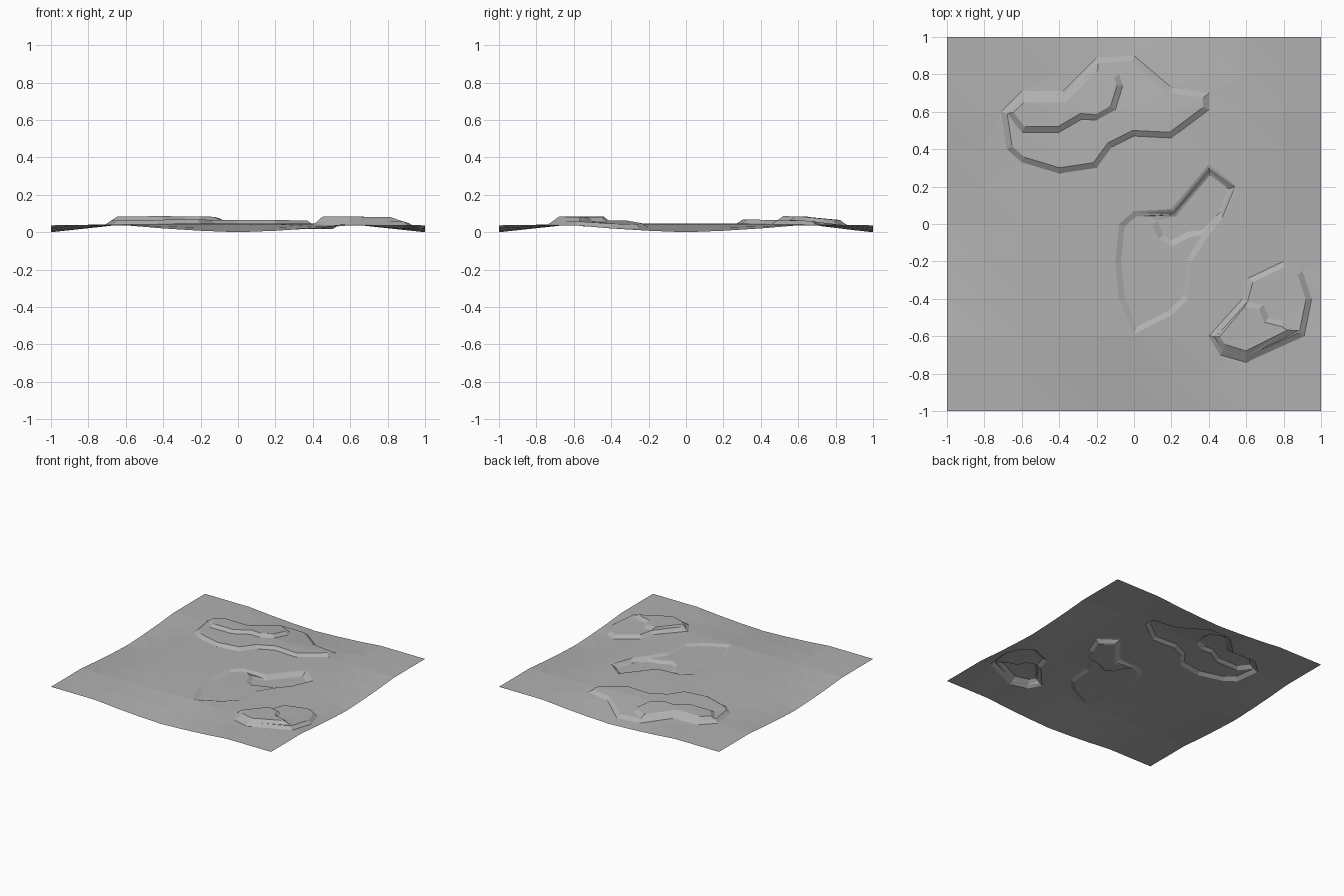
import bpy
from mathutils import Vector
from mathutils.geometry import delaunay_2d_cdt

if "Cube" in bpy.data.objects:
    bpy.data.objects.remove(bpy.data.objects["Cube"])

W = 0.03   # width of each terrace cliff

# Rolling base height, mirrored in x and y, sampled at these distances
KNOTS = [0, 0.3, 0.6, 1.0]
BASE = [[.047, .047, .043, .000],
        [.047, .047, .043, .012],
        [.043, .043, .043, .037],
        [.000, .012, .037, .037]]

# Terrace step height (negative sinks) and outline
TERRACES = [
    # wide mound and its upper tier
    (.021, [(-.71, .6), (-.6, .71), (-.38, .71), (-.2, .89), (0, .9), (.2, .73), (.4, .7),
            (.4, .61), (.2, .46), (0, .47), (-.12, .41), (-.2, .3), (-.4, .27), (-.6, .33), (-.68, .4)]),
    (.021, [(-.685, .6), (-.6, .68), (-.38, .68), (-.2, .86), (-.08, .8), (-.06, .74), (-.1, .61),
            (-.2, .555), (-.28, .56), (-.4, .49), (-.6, .49)]),
    # hollow and its deeper pit
    (-.012, [(0, .07), (.2, .08), (.4, .32), (.55, .2), (.49, .05), (.4, -.06), (.31, -.2),
             (.29, -.4), (.2, -.49), (0, -.59), (-.08, -.4), (-.1, -.2), (-.08, 0)]),
    (-.016, [(.03, .06), (.21, .07), (.4, .3), (.54, .2), (.47, .03), (.38, -.06), (.3, -.07),
             (.2, -.12), (.13, -.08), (.1, .0)]),
    # small mound and its upper tier
    (.021, [(.61, -.29), (.8, -.2), (.9, -.25), (.95, -.4), (.91, -.6), (.6, -.74),
            (.46, -.7), (.4, -.6), (.58, -.4)]),
    (.021, [(.58, -.41), (.69, -.43), (.72, -.5), (.8, -.52), (.88, -.57), (.6, -.71),
            (.47, -.67), (.42, -.6)]),
]


def base_height(x, y):
    def cell(v):
        v = min(abs(v), 1.0)
        i = max(k for k in range(3) if KNOTS[k] <= v)
        return i, (v - KNOTS[i]) / (KNOTS[i + 1] - KNOTS[i])
    (i, s), (j, t) = cell(x), cell(y)
    lo = BASE[i][j] * (1 - t) + BASE[i][j + 1] * t
    hi = BASE[i + 1][j] * (1 - t) + BASE[i + 1][j + 1] * t
    return lo * (1 - s) + hi * s


def depth_inside(p, poly):
    """Distance from the outline if p is inside it, otherwise 0."""
    inside, best = False, 9.0
    for a, b in zip(poly, poly[1:] + poly[:1]):
        if (a.y > p.y) != (b.y > p.y) and p.x < a.x + (p.y - a.y) * (b.x - a.x) / (b.y - a.y):
            inside = not inside
        ab = b - a
        t = max(0, min(1, (p - a).dot(ab) / ab.length_squared))
        best = min(best, (p - a - ab * t).length)
    return best if inside else 0.0


def inset(poly, d):
    """Mitred inset of a clockwise outline."""
    out = []
    for k, p in enumerate(poly):
        e1 = (p - poly[k - 1]).normalized()
        e2 = (poly[(k + 1) % len(poly)] - p).normalized()
        n1, n2 = Vector((e1.y, -e1.x)), Vector((e2.y, -e2.x))
        out.append(p + (n1 + n2) * (d / max(0.4, 1 + n1.dot(n2))))
    return out


polys = [(step, [Vector(p) for p in pts]) for step, pts in TERRACES]

# Ground grid points, kept clear of the cliff bands
N = 10
points, edges = [], []
for i in range(N + 1):
    for j in range(N + 1):
        p = Vector((-1 + 2 * i / N, -1 + 2 * j / N))
        if all(not 0 < depth_inside(p, poly) < W * 1.1 for _, poly in polys):
            points.append(p)

# Cliff foot and rim loops as constrained edges
for _, poly in polys:
    for loop in (poly, inset(poly, W)):
        s, n = len(points), len(loop)
        points += loop
        edges += [(s + k, s + (k + 1) % n) for k in range(n)]

flat, _, faces, *_ = delaunay_2d_cdt(points, edges, [], 0, 1e-4)


def height(p):
    z = base_height(p.x, p.y)
    for step, poly in polys:
        z += step * min(1, depth_inside(p, poly) / W)
    return max(z, 0)


# Terrain sheet
mesh = bpy.data.meshes.new("terraced_ground")
mesh.from_pydata([(p.x, p.y, height(p)) for p in flat], [], faces)
mesh.update()
ground = bpy.data.objects.new("terraced_ground", mesh)
bpy.context.collection.objects.link(ground)

# Dark grey earth
earth = bpy.data.materials.new("earth")
earth.diffuse_color = (0.44, 0.44, 0.44, 1)
earth.use_nodes = True
earth.node_tree.nodes["Principled BSDF"].inputs["Base Color"].default_value = earth.diffuse_color
mesh.materials.append(earth)
